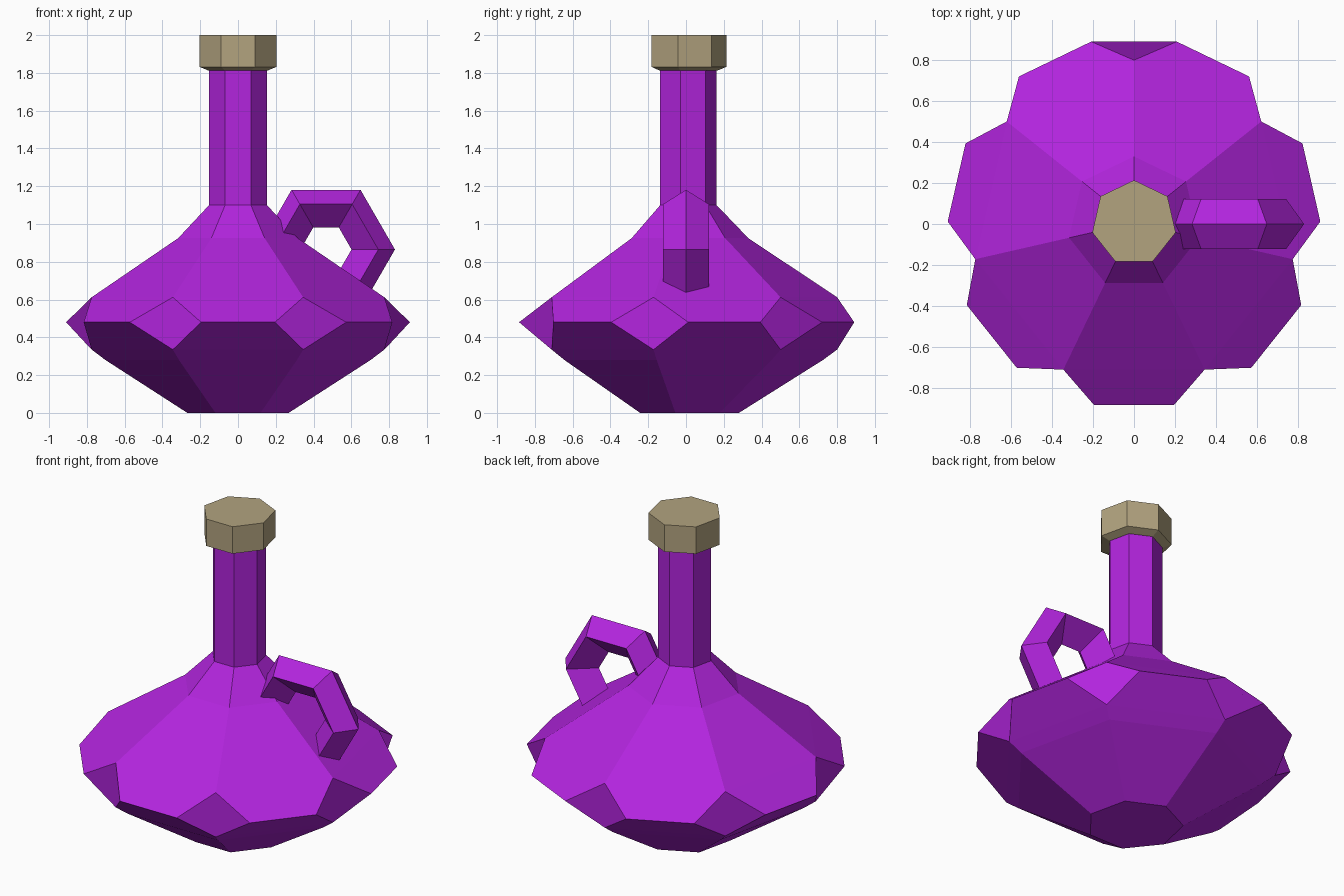
import bpy, bmesh
from math import sin, cos, pi, tau, radians

if "Cube" in bpy.data.objects:
    bpy.data.objects.remove(bpy.data.objects["Cube"], do_unlink=True)

SIDES = 7
SHIFT_Y = 0.005


def material(name, rgb):
    mat = bpy.data.materials.new(name)
    mat.use_nodes = True
    mat.diffuse_color = (*rgb, 1)
    mat.node_tree.nodes["Principled BSDF"].inputs["Base Color"].default_value = (*rgb, 1)
    return mat


def finish(bm, name, mat):
    mesh = bpy.data.meshes.new(name)
    bm.to_mesh(mesh)
    bm.free()
    mesh.materials.append(mat)
    obj = bpy.data.objects.new(name, mesh)
    bpy.context.collection.objects.link(obj)
    return obj


def polar(bm, radius, z, angle):
    return bm.verts.new((radius * cos(angle), radius * sin(angle) + SHIFT_Y, z))


def corner(i):
    return pi / 2 + i * tau / SIDES


def ring(bm, radius, z):
    return [polar(bm, radius, z, corner(i)) for i in range(SIDES)]


def bridge(bm, low, high):
    for i in range(SIDES):
        j = (i + 1) % SIDES
        bm.faces.new((low[i], low[j], high[j], high[i]))


def loft(bm, rings):
    for low, high in zip(rings, rings[1:]):
        bridge(bm, low, high)


purple = material("purple glass", (0.445, 0.018, 0.725))
tan = material("tan stopper", (0.445, 0.366, 0.212))

# Flask: faceted bowl and tall neck
bm = bmesh.new()
lower = [ring(bm, r, z) for r, z in ((0.275, 0), (0.72, 0.28), (0.795, 0.335))]
upper = [ring(bm, r, z) for r, z in ((0.795, 0.612), (0.325, 0.925), (0.157, 1.1), (0.157, 1.82))]
bm.faces.new(lower[0][::-1])
loft(bm, lower)
loft(bm, upper)
bm.faces.new(upper[-1])

# Girdle: wide facets with a diamond at every corner
spread = radians(13.3)
before = [polar(bm, 0.91, 0.48, corner(i) - spread) for i in range(SIDES)]
after = [polar(bm, 0.91, 0.48, corner(i) + spread) for i in range(SIDES)]
bottom, top = lower[-1], upper[0]
for i in range(SIDES):
    j = (i + 1) % SIDES
    bm.faces.new((bottom[i], bottom[j], before[j], after[i]))
    bm.faces.new((after[i], before[j], top[j], top[i]))
    diamond = [bottom[i], after[i], top[i], before[i]]
    if i == 0:  # the back diamond folds outward
        diamond = diamond[1:] + diamond[:1]
    bm.faces.new(diamond)
finish(bm, "flask", purple)

# Stopper with a chamfered underside
bm = bmesh.new()
rings = [ring(bm, r, z) for r, z in ((0.16, 1.812), (0.209, 1.832), (0.209, 2))]
bm.faces.new(rings[0][::-1])
loft(bm, rings)
bm.faces.new(rings[-1])
finish(bm, "stopper", tan)

# Handle: six-sided ring with a diamond section, sunk into the shoulder
bm = bmesh.new()
section = ((0.365, 0), (0.277, 0.122), (0.135, 0), (0.277, -0.122))
loops = []
for k in range(6):
    a = k * tau / 6
    loops.append([bm.verts.new((0.466 + r * cos(a), y, 0.865 + r * sin(a))) for r, y in section])
for k in range(6):
    a, b = loops[k], loops[(k + 1) % 6]
    for s in range(4):
        t = (s + 1) % 4
        bm.faces.new((a[s], a[t], b[t], b[s]))
bmesh.ops.recalc_face_normals(bm, faces=bm.faces)
finish(bm, "handle", purple)
